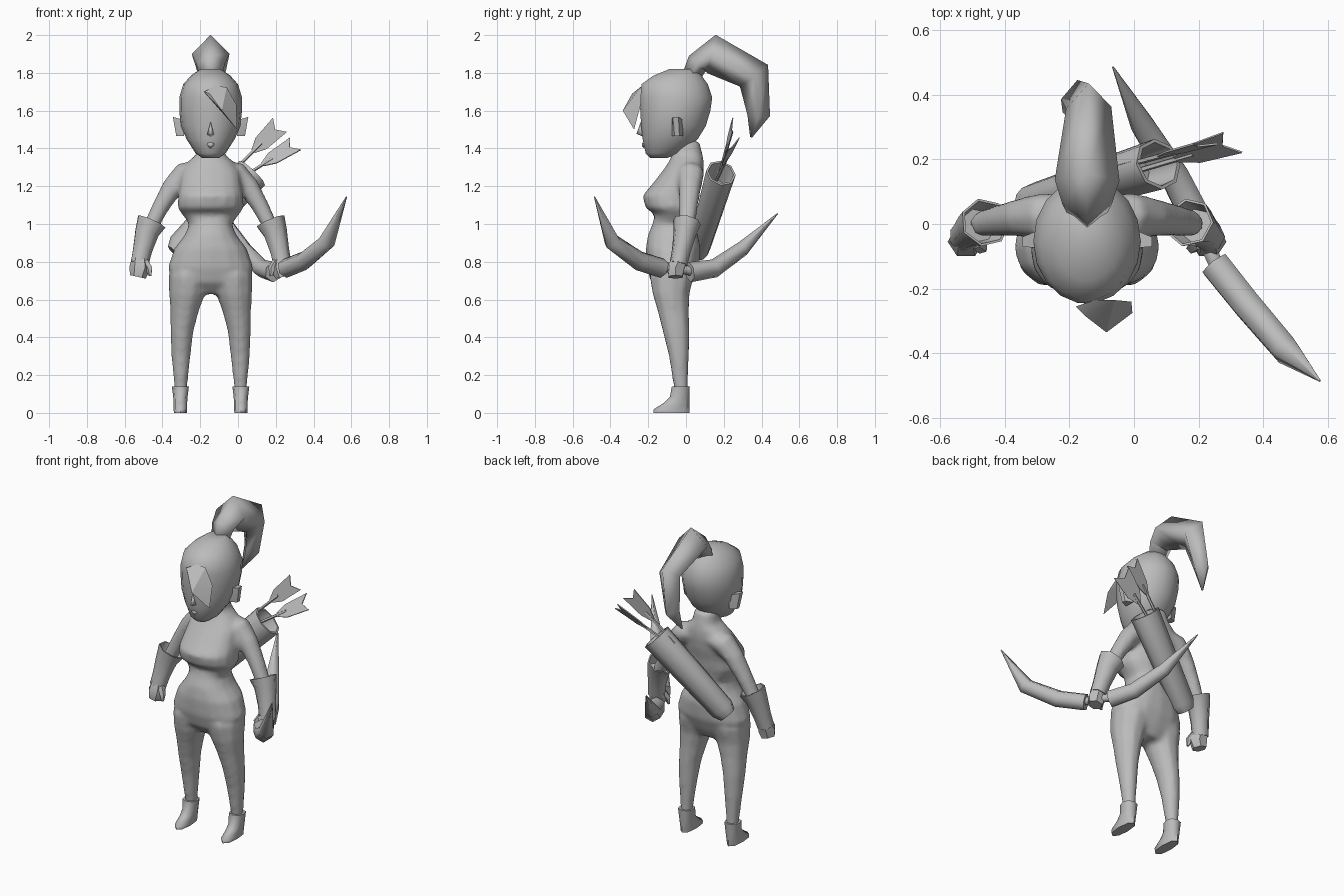
import bpy, bmesh, math
from mathutils import Vector as V

if "Cube" in bpy.data.objects:
    bpy.data.objects.remove(bpy.data.objects["Cube"], do_unlink=True)

CX = -0.145  # body centre line
grey = bpy.data.materials.new("plain grey")
grey.use_nodes = True
GREY = (0.5, 0.5, 0.5, 1)
grey.diffuse_color = GREY
grey.node_tree.nodes["Principled BSDF"].inputs["Base Color"].default_value = GREY


def finish(name, bm, angle=50):
    bmesh.ops.recalc_face_normals(bm, faces=bm.faces)
    me = bpy.data.meshes.new(name)
    bm.to_mesh(me)
    bm.free()
    me.materials.append(grey)
    ob = bpy.data.objects.new(name, me)
    bpy.context.collection.objects.link(ob)
    bpy.ops.object.select_all(action='DESELECT')
    ob.select_set(True)
    bpy.context.view_layer.objects.active = ob
    bpy.ops.object.shade_smooth_by_angle(angle=math.radians(angle))
    return ob


def skin(bm, rings):
    """Join rings of points with quads and close the ends."""
    rows = [[bm.verts.new(p) for p in r] for r in rings]
    n = len(rows[0])
    for a, b in zip(rows, rows[1:]):
        for i in range(n):
            bm.faces.new((a[i], a[(i + 1) % n], b[(i + 1) % n], b[i]))
    bm.faces.new(rows[0][::-1])
    bm.faces.new(rows[-1])


def loft(name, rows, n=14, power=1.0, angle=50):
    """Horizontal sections: (z, x centre, half width, front y, back y)."""
    def shape(c):
        return math.copysign(abs(c) ** power, c)
    rings = []
    for z, x, w, yf, yb in rows:
        turns = [math.tau * i / n for i in range(n)]
        rings.append([(x + w * shape(math.cos(a)),
                       (yf + yb) / 2 + (yb - yf) / 2 * shape(math.sin(a)), z) for a in turns])
    bm = bmesh.new()
    skin(bm, rings)
    return finish(name, bm, angle)


def tube(name, rows, n=8, ref=(0, 1, 0), angle=50, lining=()):
    """Sections along a path: (x, y, z, radius across, radius along ref).
    Lining sections run back inside the last one, to hollow out an open end."""
    pts = [V(r[:3]) for r in rows]
    rings = []
    for i, (p, r) in enumerate(zip(pts, rows)):
        a, b = pts[max(i - 1, 0)], pts[min(i + 1, len(pts) - 1)]
        t = (b - a).normalized()
        side = V(ref).cross(t).normalized()
        up = t.cross(side)
        rings.append([p + side * r[3] * math.cos(k) + up * r[4] * math.sin(k)
                      for k in (math.tau * j / n for j in range(n))])
    end = pts[-1]
    for depth, scale in lining:
        rings.append([end - t * depth + (p - end) * scale for p in rings[len(pts) - 1]])
    bm = bmesh.new()
    skin(bm, rings)
    return finish(name, bm, angle)


def solid(name, points, angle=20):
    bm = bmesh.new()
    for p in points:
        bm.verts.new(p)
    bmesh.ops.convex_hull(bm, input=bm.verts[:])
    return finish(name, bm, angle)


# Head
loft("head", [(1.35, CX, .045, -.19, -.10), (1.375, CX, .08, -.215, -.02),
              (1.45, CX, .128, -.232, .065), (1.52, CX, .158, -.24, .108),
              (1.60, CX, .166, -.245, .132), (1.67, CX, .166, -.247, .142),
              (1.74, CX, .145, -.238, .118), (1.785, CX, .105, -.175, .085),
              (1.82, CX, .055, -.09, .05)], 18, angle=70)
solid("nose", [(CX, -.238, 1.545), (CX, -.262, 1.478), (CX - .02, -.23, 1.474),
               (CX + .02, -.23, 1.474), (CX, -.228, 1.462)], 180)
solid("lips", [(CX - .032, -.217, 1.425), (CX + .032, -.217, 1.425), (CX, -.234, 1.432),
               (CX, -.232, 1.412), (CX, -.222, 1.40)], 180)

# Fringe lock swept to one side
solid("fringe", [(-.18, -.255, 1.70), (-.12, -.235, 1.73), (-.06, -.235, 1.725),
                 (-.008, -.24, 1.63), (-.005, -.275, 1.50), (-.085, -.335, 1.60),
                 (-.15, -.285, 1.69)])

# Ponytail with a ridged diamond section, its tip curling to one side
tube("ponytail", [(CX, .03, 1.785, .05, .06), (CX, .06, 1.85, .06, .076),
                  (CX, .135, 1.90, .104, .10), (CX + .005, .36, 1.785, .094, .07),
                  (-.175, .385, 1.575, .06, .052), (-.215, .345, 1.46, .006, .006)],
     4, ref=(1, 0, 0), angle=105)

# Neck, chest, waist and hips
body = [loft("body", [(.63, CX, .11, -.13, .0), (.69, CX, .205, -.185, .035),
                      (.77, CX, .227, -.208, .068), (.87, CX, .193, -.213, .078),
                      (.94, CX, .138, -.203, .063), (1.00, CX, .113, -.178, .048),
                      (1.05, CX, .15, -.165, .05), (1.085, CX, .176, -.215, .06),
                      (1.15, CX, .172, -.23, .07), (1.21, CX, .165, -.18, .085),
                      (1.28, CX, .155, -.125, .095), (1.33, CX, .12, -.09, .095),
                      (1.37, CX, .075, -.075, .088), (1.44, CX, .063, -.07, .07)], 16, .88)]

for s, side in ((-1, "right"), (1, "left")):
    def X(d):
        return CX + s * d

    # Ear
    solid(side + "_ear", [(X(.14), -.075, 1.55), (X(.14), -.075, 1.465), (X(.14), -.015, 1.465),
                          (X(.14), -.015, 1.55), (X(.20), -.07, 1.567), (X(.20), -.04, 1.567),
                          (X(.182), -.06, 1.467), (X(.182), -.035, 1.467)])

    # Leg and boot
    body.append(loft(side + "_leg", [
        (.10, X(.158), .033, -.06, .012), (.16, X(.158), .037, -.07, .012),
        (.30, X(.157), .052, -.092, .017), (.43, X(.152), .062, -.125, .02),
        (.54, X(.138), .077, -.153, .018), (.63, X(.124), .097, -.18, .022),
        (.73, X(.112), .111, -.198, .048), (.80, X(.09), .09, -.16, .03)], 10))
    loft(side + "_boot", [(0, X(.16), .034, -.172, .018), (.018, X(.16), .036, -.172, .018),
                          (.055, X(.16), .036, -.115, .018), (.085, X(.16), .038, -.085, .018),
                          (.14, X(.16), .045, -.075, .02)], 8, .8, 60)

    # Arm, flared open glove and fist
    body.append(tube(side + "_arm", [
        (X(.05), .025, 1.285, .055, .068), (X(.14), .025, 1.265, .066, .074),
        (X(.202), .02, 1.195, .058, .062), (X(.265), .012, 1.09, .047, .052),
        (X(.33), .0, .96, .04, .042)], 8))
    tube(side + "_glove", [(X(.378), -.04, .79, .05, .048), (X(.363), -.025, .86, .053, .051),
                           (X(.34), -.006, .955, .066, .062), (X(.315), .005, 1.013, .082, .076)],
         7, angle=65, lining=((.0, .9), (.06, .7)))
    tube(side + "_fist", [(X(.375), -.035, .81, .045, .045), (X(.375), -.055, .765, .056, .052),
                          (X(.385), -.055, .72, .042, .042)], 6, angle=55)
    tube(side + "_thumb", [(X(.345), -.06, .80, .02, .02), (X(.325), -.075, .765, .02, .018),
                           (X(.32), -.08, .725, .008, .008)], 5)

# Blend torso, legs and arms into one smooth skin
bpy.ops.object.select_all(action='DESELECT')
for ob in body:
    ob.select_set(True)
bpy.context.view_layer.objects.active = body[0]
bpy.ops.object.join()
remesh = body[0].modifiers.new("blend", 'REMESH')
remesh.mode = 'VOXEL'
remesh.voxel_size = .014
remesh.use_smooth_shade = True
relax = body[0].modifiers.new("relax", 'SMOOTH')
relax.factor = .5
relax.iterations = 6

# Bow: two limbs and a thin grip, square to the plane they bend in
ACROSS = (.83, .55, 0)
tube("bow_front_limb", [(.25, -.125, .765, .052, .052), (.35, -.25, .805, .052, .05),
                        (.47, -.39, .905, .046, .046), (.575, -.485, 1.145, .003, .003)],
     6, ref=ACROSS, angle=65)
tube("bow_grip", [(.26, -.14, .77, .024, .024), (.225, -.06, .768, .028, .028),
                  (.185, .03, .75, .024, .024)], 6, ref=ACROSS, angle=65)
tube("bow_back_limb", [(.19, .02, .745, .054, .054), (.125, .15, .765, .05, .05),
                       (.03, .30, .87, .042, .042), (-.065, .485, 1.055, .003, .003)],
     6, ref=ACROSS, angle=65)

# Quiver across the back, open at the top
bottom, top = V((-.315, .065, .86)), V((.075, .185, 1.27))
tube("quiver", [(*bottom.lerp(top, t), a, b) for t, a, b in
                ((-.04, .055, .045), (.04, .08, .06), (1, .094, .08))],
     8, angle=60, lining=((.0, .86), (.12, .78)))

# Arrows: a shaft and a notched flat fletching each, turned to its own angle
for i, (base, tip, facing) in enumerate((
        ((.08, .21, 1.385), (.222, .248, 1.525), (0, 1, 0)),
        ((.13, .20, 1.315), (.305, .252, 1.425), (.18, .8, -.6)))):
    base, tip = V(base), V(tip)
    d = tip - base
    start = base - d.normalized() * .18
    neck = base.lerp(tip, .3)
    tube(f"arrow_shaft_{i + 1}", [(*start, .009, .009), (*neck, .009, .009)], 5)
    side = d.cross(V(facing)).normalized()
    thick = side.cross(d).normalized() * .003
    outline = [base - side * .012, neck - side * .042, tip - side * .053,
               base.lerp(tip, .82), tip + side * .053, neck + side * .042,
               base + side * .012]
    bm = bmesh.new()
    skin(bm, [[p - thick for p in outline], [p + thick for p in outline]])
    finish(f"arrow_fletching_{i + 1}", bm, 20)
